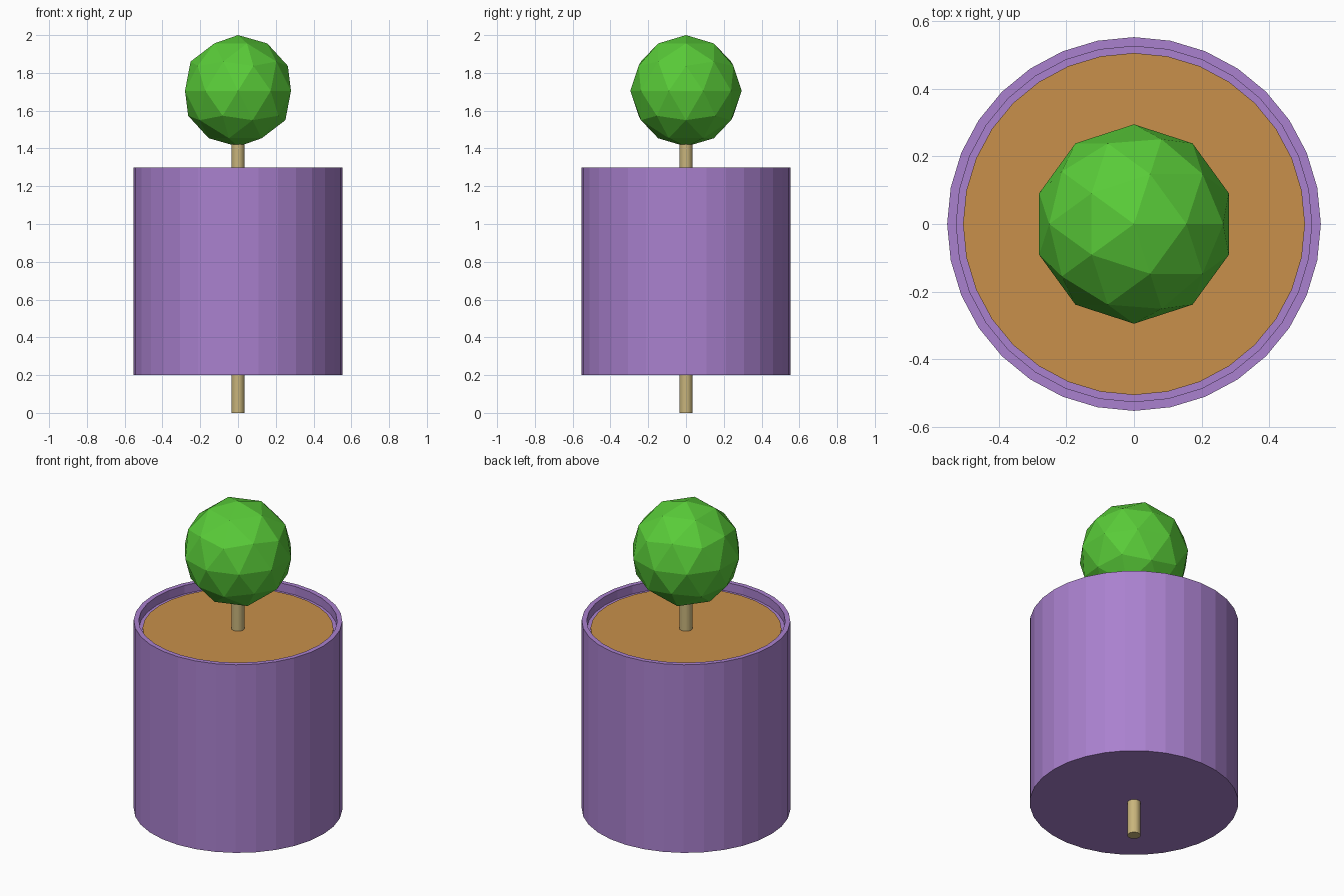
import bpy
import bmesh
from math import sin, cos, tau

if "Cube" in bpy.data.objects:
    bpy.data.objects.remove(bpy.data.objects["Cube"])

SIDES = 32


def material(name, rgb):
    mat = bpy.data.materials.new(name)
    mat.diffuse_color = (*rgb, 1)
    mat.use_nodes = True
    mat.node_tree.nodes["Principled BSDF"].inputs["Base Color"].default_value = mat.diffuse_color
    return mat


def add_object(name, bm, mat):
    bmesh.ops.recalc_face_normals(bm, faces=bm.faces)
    mesh = bpy.data.meshes.new(name)
    bm.to_mesh(mesh)
    bm.free()
    mesh.materials.append(mat)
    obj = bpy.data.objects.new(name, mesh)
    bpy.context.collection.objects.link(obj)
    return obj


def lathe(name, profile, mat):
    """Stack rings of (radius, z), capping the first and last."""
    bm = bmesh.new()
    rings = [[bm.verts.new((r * sin(tau * i / SIDES), r * cos(tau * i / SIDES), z))
              for i in range(SIDES)] for r, z in profile]
    for a, b in zip(rings, rings[1:]):
        for i in range(SIDES):
            j = (i + 1) % SIDES
            bm.faces.new((a[i], a[j], b[j], b[i]))
    bm.faces.new(rings[0])
    bm.faces.new(rings[-1])
    return add_object(name, bm, mat)


purple = material("purple", (0.40, 0.22, 0.62))
earth = material("earth", (0.58, 0.28, 0.07))
wood = material("wood", (0.58, 0.46, 0.20))
green = material("green", (0.10, 0.60, 0.04))

# Pot with a shallow recess in the top
lathe("pot", [(0.553, 0.2), (0.553, 1.3), (0.526, 1.3), (0.526, 1.25)], purple)

# Soil disc lying in the recess
lathe("soil", [(0.506, 1.24), (0.506, 1.255)], earth)

# Trunk running through the whole pot
lathe("trunk", [(0.035, 0.0), (0.035, 1.5)], wood)

# Faceted ball of leaves
bm = bmesh.new()
bmesh.ops.create_icosphere(bm, subdivisions=2, radius=0.295)
leaves = add_object("foliage", bm, green)
leaves.location.z = 1.705
